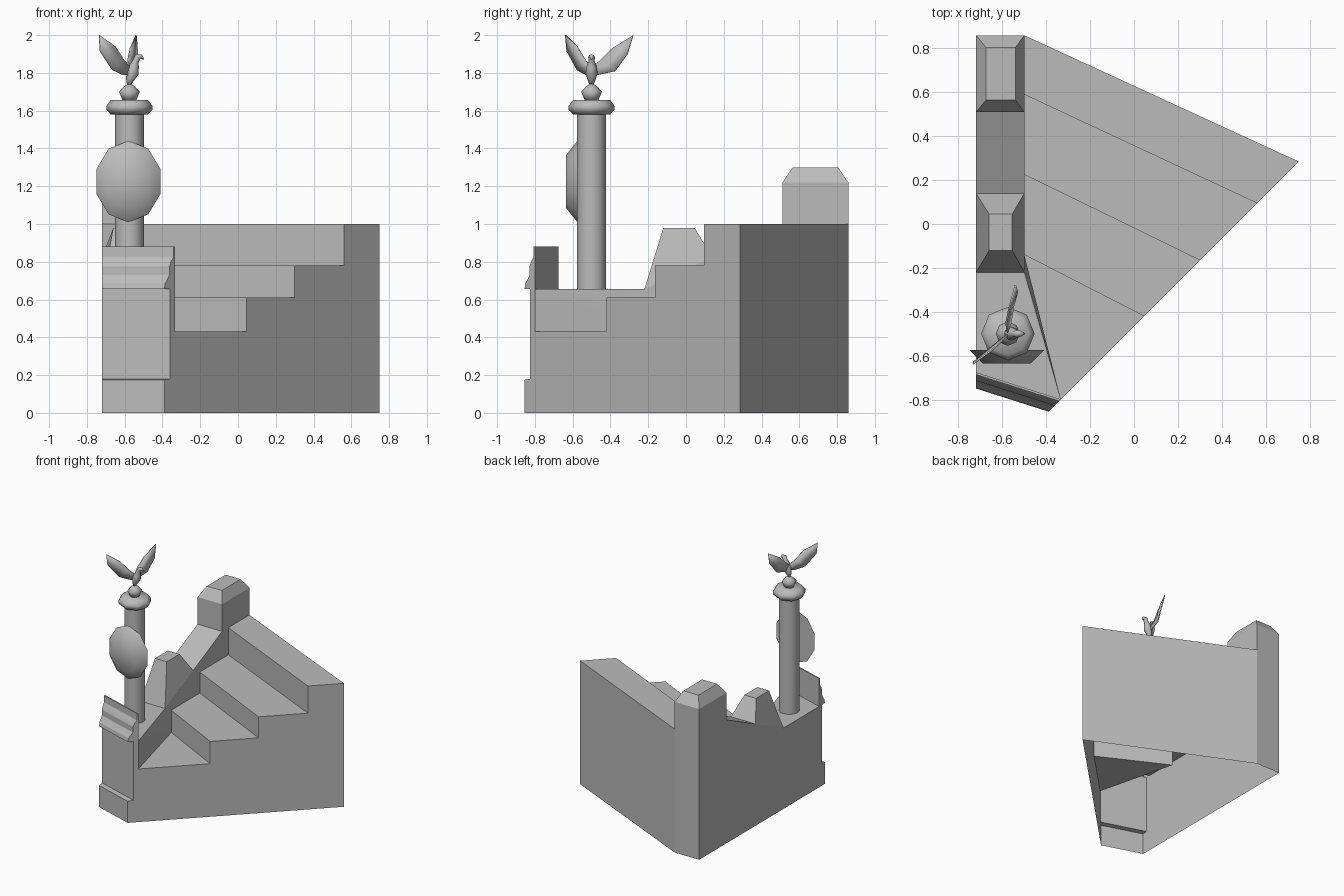
import bpy, bmesh, math
from mathutils import Vector

cube = bpy.data.objects.get("Cube")
if cube:
    bpy.data.objects.remove(cube, do_unlink=True)

# Single stone colour
stone = bpy.data.materials.new("grey stone")
stone.use_nodes = True
stone.diffuse_color = (0.5, 0.5, 0.5, 1)
stone.node_tree.nodes["Principled BSDF"].inputs["Base Color"].default_value = (0.5, 0.5, 0.5, 1)


def finish(name, bm, angle):
    bmesh.ops.remove_doubles(bm, verts=bm.verts, dist=0.0005)
    bmesh.ops.recalc_face_normals(bm, faces=bm.faces)
    mesh = bpy.data.meshes.new(name)
    bm.to_mesh(mesh)
    bm.free()
    mesh.materials.append(stone)
    mesh.shade_smooth()
    mesh.set_sharp_from_angle(angle=math.radians(angle))
    obj = bpy.data.objects.new(name, mesh)
    bpy.context.collection.objects.link(obj)
    return obj


def face(bm, *pts):
    return bm.faces.new([bm.verts.new(p) for p in pts])


def loft(name, rings, angle):
    """Skin a list of closed rings and cap both ends."""
    bm = bmesh.new()
    loops = [[bm.verts.new(p) for p in r] for r in rings]
    n = len(loops[0])
    for a, b in zip(loops, loops[1:]):
        for i in range(n):
            j = (i + 1) % n
            bm.faces.new((a[i], a[j], b[j], b[i]))
    bm.faces.new(loops[0])
    bm.faces.new(loops[-1])
    return finish(name, bm, angle)


def ring(c, u, v, n, turn=0.0):
    c, u, v = Vector(c), Vector(u), Vector(v)
    return [c + u * math.cos(turn + math.tau * i / n) + v * math.sin(turn + math.tau * i / n)
            for i in range(n)]


def lathe(name, x, y, profile, n, angle):
    return loft(name, [ring((x, y, z), (r, 0, 0), (0, r, 0), n) for r, z in profile], angle)


# ---- Stepped base: open-bottomed shell ----
WL, WR = -0.72, -0.5              # outer and inner side of the low wall
BACK = 0.86


def diag(t, z):                   # point on the slanting side
    return (-0.39 + t, -0.855 + t, z)


def left(t, z):                   # matching front point on the outer wall
    return (WL, -0.75 + 1.32 * t, z)


# front profile: setback along the slanting side, height
front = [(0, 0), (0, 0.175), (0.03, 0.18), (0.03, 0.655), (0, 0.655), (0.004, 0.685),
         (0.018, 0.71), (0.027, 0.73), (0.027, 0.775), (0.035, 0.80), (0.048, 0.825),
         (0.048, 0.88), (0.056, 0.88)]
# treads: height, near edge y on the wall, near edge setback on the slanting side
steps = [(0.43, None, 0.056), (0.61, -0.14, 0.435), (0.78, 0.225, 0.69), (1.0, 0.59, 0.95)]
T_END = 1.14

bm = bmesh.new()
# moulded front
for (t0, z0), (t1, z1) in zip(front, front[1:]):
    face(bm, left(t0, z0), diag(t0, z0), diag(t1, z1), left(t1, z1))
face(bm, left(0.056, 0.655), left(0.056, 0.88), diag(0.056, 0.88), diag(0.056, 0.655))

# treads, risers and slanting side
side = [diag(t, z) for t, z in front]
for i, (z, y, t) in enumerate(steps):
    ty, tt = (steps[i + 1][1:] if i < 3 else (BACK, T_END))
    near = [diag(t, z)] if y is None else [(WR, y, z), diag(t, z)]
    face(bm, *near, diag(tt, z), (WR, ty, z))
    if i < 3:
        z2 = steps[i + 1][0]
        face(bm, (WR, ty, z), diag(tt, z), diag(tt, z2), (WR, ty, z2))
    side += [diag(t, z), diag(tt, z)]
face(bm, *side, diag(T_END, 0))
face(bm, diag(T_END, 0), diag(T_END, 1), (WR, BACK, 1), (WR, BACK, 0))

# outer wall, platform and ramp
face(bm, *[left(t, z) for t, z in front], left(0.056, 0.655), (WL, -0.22, 0.655),
     (WL, 0.51, 1), (WL, 0.51, 1.22), (WL, BACK, 1.22), (WL, BACK, 0))
face(bm, left(0.056, 0.655), diag(0.056, 0.655), (WR, -0.22, 0.655), (WL, -0.22, 0.655))
face(bm, (WL, -0.22, 0.655), (WR, -0.22, 0.655), (WR, 0.51, 1), (WL, 0.51, 1))
# inner side of the wall
face(bm, *[(WR, y, z) for y, z in [(0.59, 1), (0.51, 1), (-0.22, 0.655), (-0.14, 0.61),
                                   (0.225, 0.61), (0.225, 0.78), (0.59, 0.78)]])
face(bm, (WR, -0.22, 0.655), (WR, -0.14, 0.61), (WR, -0.14, 0.43),
     diag(0.056, 0.43), diag(0.056, 0.655))

# tall corner post with a bevelled cap
face(bm, (WL, BACK, 0), (WL, BACK, 1.22), (WR, BACK, 1.22), (WR, BACK, 0))
face(bm, (WL, 0.51, 1), (WR, 0.51, 1), (WR, 0.51, 1.22), (WL, 0.51, 1.22))
face(bm, (WR, 0.51, 1), (WR, BACK, 1), (WR, BACK, 1.22), (WR, 0.51, 1.22))


def tapered(base, top):
    for i in range(4):
        j = (i + 1) % 4
        face(bm, base[i], base[j], top[j], top[i])
    face(bm, *top)


def rect(x0, x1, y0, y1, z0, z1):
    return [(x0, y0, z0), (x1, y0, z0), (x1, y1, z1), (x0, y1, z1)]


tapered(rect(WL, WR, 0.51, BACK, 1.22, 1.22), rect(-0.675, -0.54, 0.565, 0.805, 1.3, 1.3))
finish("stepped_base", bm, 20)

# short tapered post standing on the ramp
bm = bmesh.new()
tapered(rect(WL, WR, -0.22, 0.14, 0.655, 0.825), rect(-0.66, -0.555, -0.12, 0.045, 0.98, 0.98))
finish("short_post", bm, 10)

# ---- Column ----
CX, CY = -0.575, -0.5
lathe("column_shaft", CX, CY, [(0.077, 0.655), (0.077, 1.585)], 16, 40)
lathe("column_capital", CX, CY, [(0.098, 1.58), (0.122, 1.605), (0.122, 1.625), (0.098, 1.657)], 8, 60)
lathe("column_ball", CX, CY, [(0.036, 1.655), (0.055, 1.70), (0.03, 1.728), (0.008, 1.742)], 8, 70)

# domed shield on the column's front
loft("shield", [ring((-0.58, y, 1.225), (0.178 * s, 0, 0), (0, 0, 0.215 * s), 10, math.pi / 2)
                for y, s in [(-0.575, 1), (-0.635, 0.65)]], 60)

# ---- Bird ----
# body, neck, head and beak: x, z, radius
spine = [(-0.578, 1.735, 0.01), (-0.572, 1.765, 0.022), (-0.558, 1.80, 0.032),
         (-0.55, 1.835, 0.026), (-0.542, 1.862, 0.016), (-0.53, 1.884, 0.018),
         (-0.514, 1.887, 0.012), (-0.497, 1.872, 0.002)]
rings = []
for i, (x, z, r) in enumerate(spine):
    a, b = spine[max(i - 1, 0)], spine[min(i + 1, len(spine) - 1)]
    d = Vector((b[0] - a[0], 0, b[1] - a[1])).normalized()
    rings.append(ring((x, CY, z), (d.z * r, 0, -d.x * r), (0, r, 0), 8))
loft("bird_body", rings, 80)

# raised wings: upper edge and lower edge, root to tip
wings = {
    "bird_right_wing": ([(-0.575, -0.505, 1.835), (-0.605, -0.535, 1.87), (-0.65, -0.577, 1.94), (-0.735, -0.637, 2.0)],
                        [(-0.565, -0.505, 1.785), (-0.61, -0.53, 1.79), (-0.665, -0.575, 1.815), (-0.73, -0.63, 1.915)]),
    "bird_left_wing": ([(-0.575, -0.495, 1.835), (-0.583, -0.455, 1.865), (-0.57, -0.39, 1.93), (-0.54, -0.28, 1.998)],
                       [(-0.56, -0.495, 1.785), (-0.565, -0.465, 1.79), (-0.55, -0.375, 1.81), (-0.532, -0.31, 1.9)]),
}
for name, (up, low) in wings.items():
    bm = bmesh.new()
    for i in range(3):
        face(bm, up[i], up[i + 1], low[i + 1], low[i])
    wing = finish(name, bm, 80)
    solid = wing.modifiers.new("thickness", "SOLIDIFY")
    solid.thickness = 0.008
    solid.offset = 0
